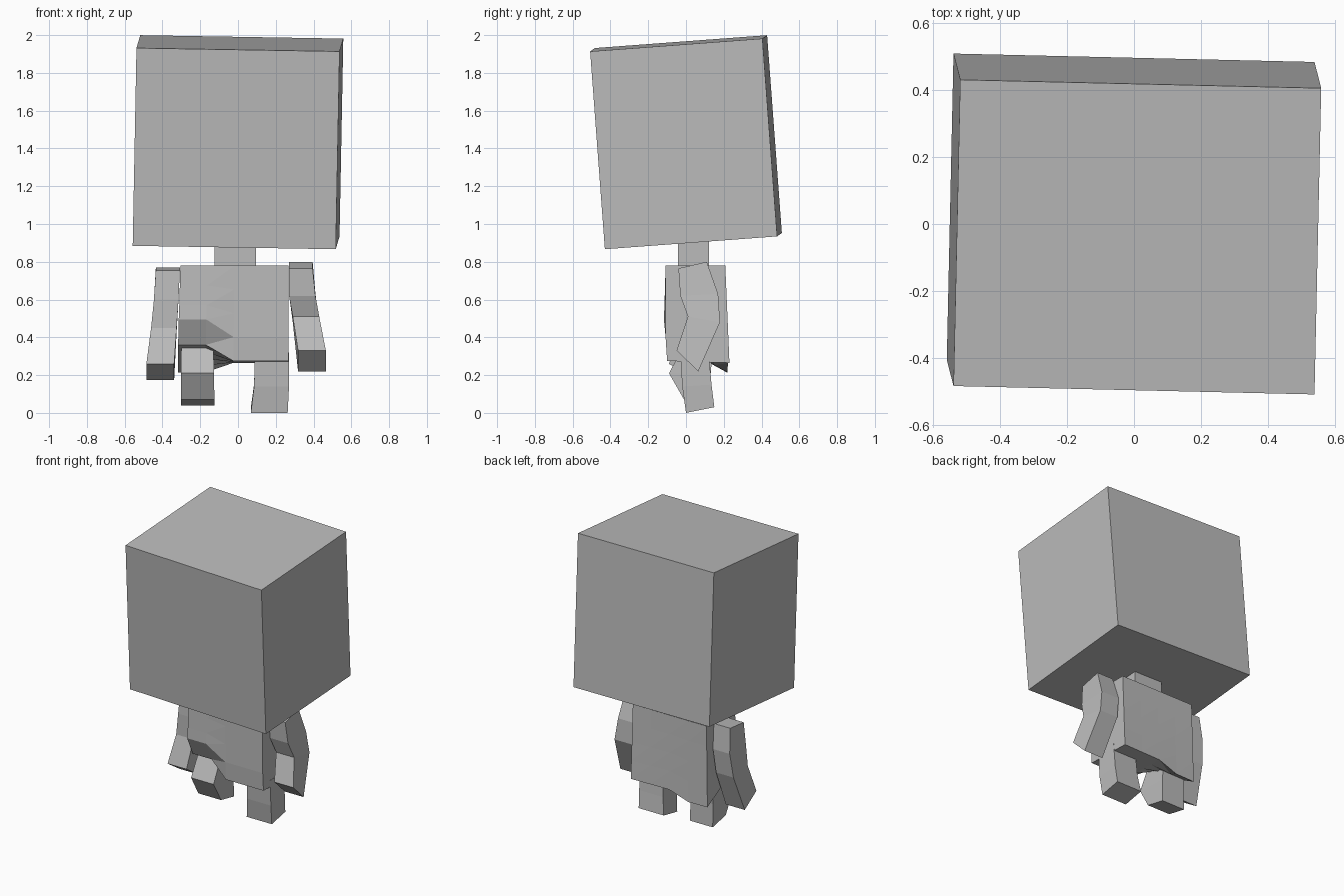
import bpy, bmesh
from mathutils import Vector, Matrix

default = bpy.data.objects.get("Cube")
if default:
    bpy.data.objects.remove(default, do_unlink=True)

grey = bpy.data.materials.new("plain grey")
grey.use_nodes = True
colour = (0.5, 0.5, 0.5, 1)
grey.diffuse_color = colour
grey.node_tree.nodes["Principled BSDF"].inputs["Base Color"].default_value = colour


def finish(name, bm):
    bmesh.ops.recalc_face_normals(bm, faces=bm.faces)
    mesh = bpy.data.meshes.new(name)
    bm.to_mesh(mesh)
    bm.free()
    mesh.materials.append(grey)
    obj = bpy.data.objects.new(name, mesh)
    bpy.context.collection.objects.link(obj)
    return obj


def box(name, centre, x_axis, y_axis, z_axis):
    """Box spanned by three full-length edge vectors."""
    bm = bmesh.new()
    bmesh.ops.create_cube(bm, size=1)
    frame = Matrix((x_axis, y_axis, z_axis)).transposed()
    for v in bm.verts:
        v.co = frame @ v.co + Vector(centre)
    return finish(name, bm)


def limb(name, sections):
    """Four-sided limb; each section is (x0, x1, (front y, z), (back y, z))."""
    bm = bmesh.new()
    rings = []
    for x0, x1, front, back in sections:
        corners = [(x0, *front), (x1, *front), (x1, *back), (x0, *back)]
        rings.append([bm.verts.new(c) for c in corners])
    for a, b in zip(rings, rings[1:]):
        for i in range(4):
            j = (i + 1) % 4
            bm.faces.new((a[i], a[j], b[j], b[i]))
    bm.faces.new(rings[0])
    bm.faces.new(rings[-1])
    return finish(name, bm)


def mix(a, b, t):
    return a + (b - a) * t


# Large, slightly tilted head on a short neck
box("head", (0, 0, 1.433), (1.075, -0.025, -0.018), (0.02, 0.912, 0.068), (0.02, -0.078, 1.047))
box("neck", (-0.015, 0.04, 0.84), (0.22, 0, 0), (0, 0.165, 0), (0, 0, 0.22))

# Torso: gridded box whose hem lifts over the raised right leg
bm = bmesh.new()
bmesh.ops.create_cube(bm, size=1)
bmesh.ops.subdivide_edges(bm, edges=bm.edges[:], cuts=3, use_grid_fill=True)
for v in bm.verts:
    u, d, h = (c + 0.5 for c in v.co)          # across, depth, height
    lift = min(1, max(0, (0.5 - u) / 0.22))    # strongest on the right side
    front_hem = mix(0.275, 0.36, lift)
    back_hem = mix(0.265, 0.215, lift)
    hem = mix(front_hem, back_hem, d)
    x = mix(-0.305, 0.268, u) - 0.012 * (1 - h) * (1 - u)
    front_y = -0.108 - 0.012 * lift * (1 - h)
    if h == 0:
        front_y = mix(-0.1, -0.05, lift)
    back_y = mix(0.23, 0.208, h) - 0.015 * (1 - h) * (1 - u)
    z = mix(hem, 0.78, h)
    if d == 0 and h == 0.25:                   # fold pushed out by the knee
        z += 0.03 * lift
    v.co = (x, mix(front_y, back_y, d), z)
bmesh.ops.triangulate(bm, faces=bm.faces)
finish("torso", bm)

# Bent arms
limb("left_arm", [
    (0.27, 0.395, (-0.04, 0.765), (0.11, 0.8)),
    (0.27, 0.41, (-0.03, 0.62), (0.17, 0.63)),
    (0.29, 0.43, (0.01, 0.51), (0.18, 0.48)),
    (0.318, 0.465, (-0.05, 0.33), (0.065, 0.22))])
limb("right_arm", [
    (-0.435, -0.308, (-0.02, 0.755), (0.13, 0.77)),
    (-0.445, -0.315, (-0.03, 0.6), (0.15, 0.6)),
    (-0.46, -0.325, (-0.03, 0.45), (0.13, 0.43)),
    (-0.485, -0.338, (-0.09, 0.26), (0.04, 0.175))])

# Standing left leg, lifted right leg
limb("left_leg", [
    (0.09, 0.27, (-0.03, 0.32), (0.12, 0.32)),
    (0.085, 0.27, (-0.02, 0.14), (0.135, 0.15)),
    (0.068, 0.263, (0, 0), (0.15, 0.03))])
limb("right_leg", [
    (-0.3, -0.13, (-0.01, 0.36), (0.14, 0.32)),
    (-0.302, -0.127, (-0.09, 0.21), (0.13, 0.2)),
    (-0.302, -0.125, (-0.01, 0.07), (0.135, 0.04))])
